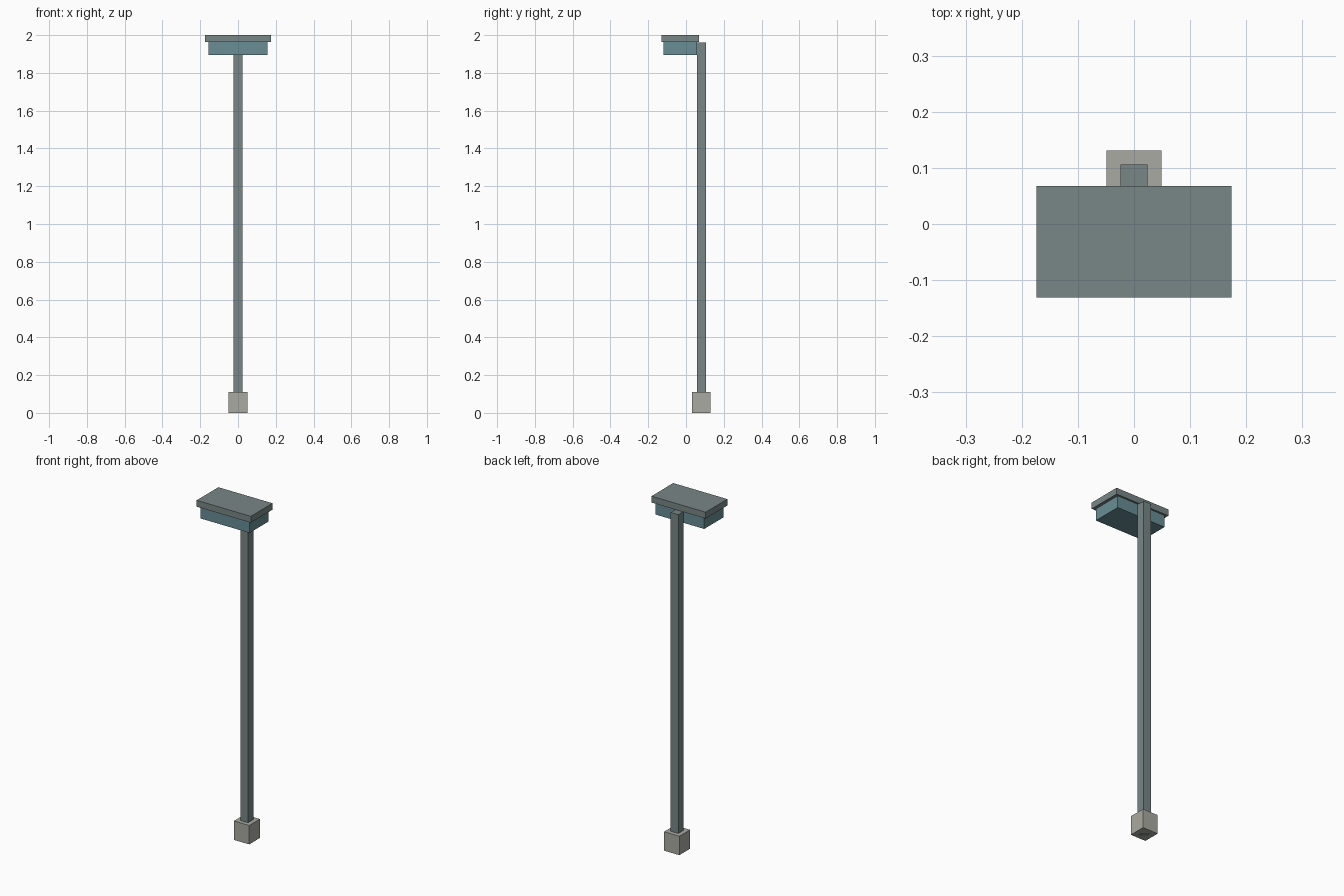
import bpy

if "Cube" in bpy.data.objects:
    bpy.data.objects.remove(bpy.data.objects["Cube"])


def material(name, rgb):
    mat = bpy.data.materials.new(name)
    mat.diffuse_color = (*rgb, 1)
    mat.use_nodes = True
    mat.node_tree.nodes["Principled BSDF"].inputs["Base Color"].default_value = mat.diffuse_color
    return mat


def box(name, x_half, y, z, mat):
    """Box centred on x, spanning the given y and z ranges."""
    bpy.ops.mesh.primitive_cube_add(
        size=1, location=(0, sum(y) / 2, sum(z) / 2))
    ob = bpy.context.object
    ob.name = name
    ob.scale = (2 * x_half, y[1] - y[0], z[1] - z[0])
    bpy.ops.object.transform_apply(location=False, rotation=False, scale=True)
    ob.data.materials.append(mat)
    return ob


metal = material("grey_metal", (0.19, 0.24, 0.24))
teal = material("teal_paint", (0.14, 0.27, 0.30))
concrete = material("concrete", (0.40, 0.40, 0.36))

# Footing and the post standing through it
box("footing", 0.049, (0.033, 0.131), (0, 0.11), concrete)
box("post", 0.0245, (0.057, 0.106), (0, 1.96), metal)

# Cabinet hung on the front of the post, with an overhanging lid
box("cabinet", 0.157, (-0.118, 0.057), (1.894, 1.963), teal)
box("lid", 0.174, (-0.131, 0.068), (1.963, 2.0), metal)
